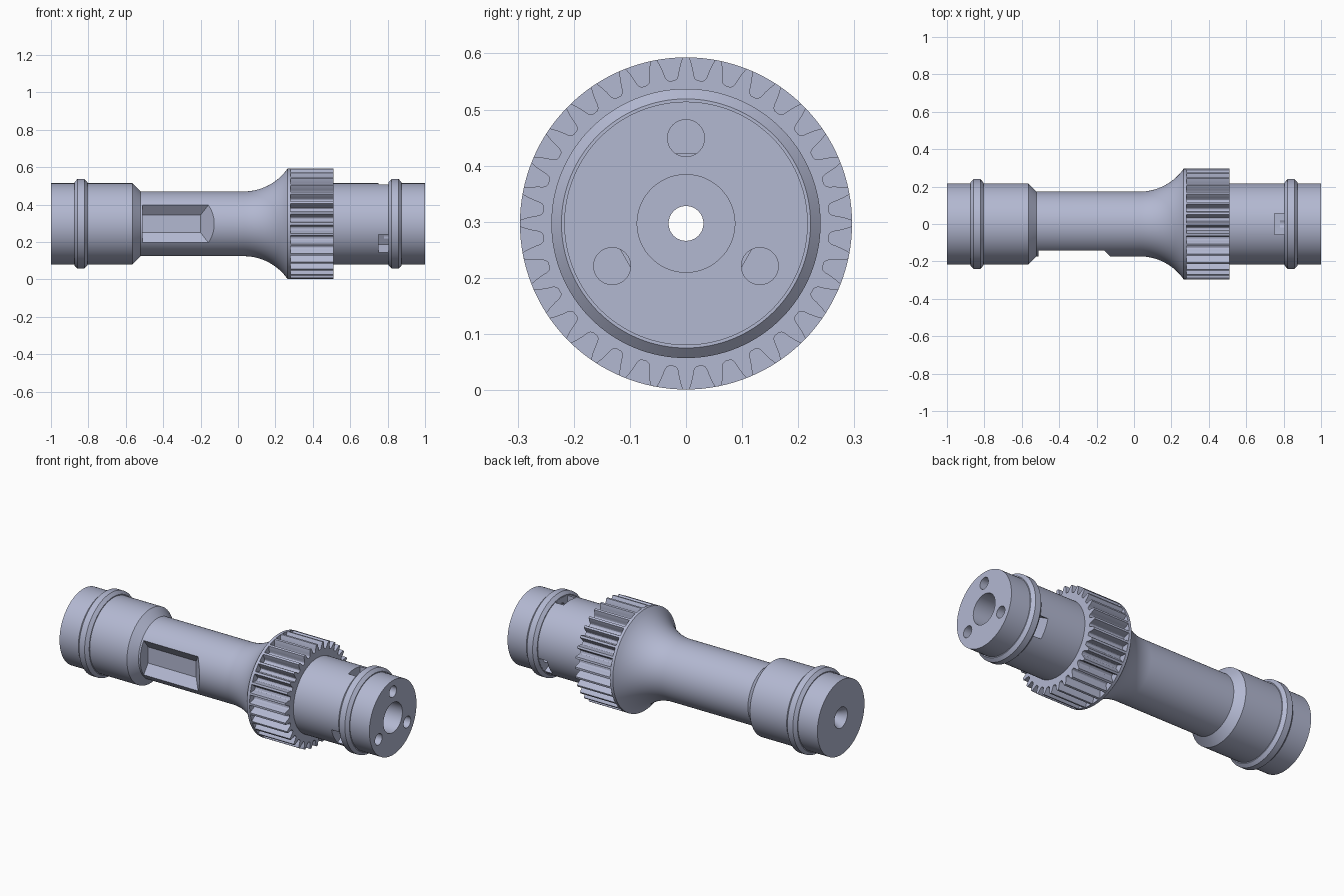
import bpy, bmesh, math
from mathutils import Vector, Matrix

if "Cube" in bpy.data.objects:
    bpy.data.objects.remove(bpy.data.objects["Cube"])

CZ = 0.297          # height of the shaft axis
SEG = 128

steel = bpy.data.materials.new("blue grey steel")
steel.diffuse_color = (0.45, 0.48, 0.64, 1)
steel.use_nodes = True
steel.node_tree.nodes["Principled BSDF"].inputs["Base Color"].default_value = steel.diffuse_color


def polar(x, r, a):
    return Vector((x, r * math.cos(a), CZ + r * math.sin(a)))


def finish(bm, name):
    bmesh.ops.recalc_face_normals(bm, faces=bm.faces)
    me = bpy.data.meshes.new(name)
    bm.to_mesh(me)
    bm.free()
    me.materials.append(steel)
    ob = bpy.data.objects.new(name, me)
    bpy.context.collection.objects.link(ob)
    return ob


def grid_loop(name, rings):
    """Join closed rings of points into a closed tube of quads."""
    bm = bmesh.new()
    vs = [[bm.verts.new(p) for p in ring] for ring in rings]
    n = len(vs[0])
    for i, a in enumerate(vs):
        b = vs[(i + 1) % len(vs)]
        for j in range(n):
            k = (j + 1) % n
            bm.faces.new((a[j], a[k], b[k], b[j]))
    return finish(bm, name)


def hull(name, pts):
    bm = bmesh.new()
    for p in pts:
        bm.verts.new(p)
    bmesh.ops.convex_hull(bm, input=bm.verts)
    bmesh.ops.dissolve_limit(bm, angle_limit=0.01, verts=bm.verts, edges=bm.edges)
    return finish(bm, name)


def cut(ob, cutter):
    mod = ob.modifiers.new("cut", 'BOOLEAN')
    mod.operation = 'DIFFERENCE'
    mod.solver = 'EXACT'
    mod.object = cutter
    bpy.context.view_layer.objects.active = ob
    bpy.ops.object.modifier_apply(modifier=mod.name)
    bpy.data.objects.remove(cutter)


def ring_bead(x):
    """Chamfered raised band around an end section."""
    return [(x - 0.035, 0.217), (x - 0.035, 0.222), (x - 0.018, 0.24),
            (x + 0.018, 0.24), (x + 0.035, 0.222), (x + 0.035, 0.217)]


# Turned body: outer profile, then back along the bore
R, sweep = 0.287, math.radians(55)
flare = [(0.03 + R * math.sin(sweep * i / 14), 0.173 + R * (1 - math.cos(sweep * i / 14)))
         for i in range(14)]
profile = ([(-1, 0.06), (-1, 0.217)] + ring_bead(-0.84) +
           [(-0.565, 0.217), (-0.521, 0.173)] + flare +
           [(0.265, 0.296), (0.282, 0.296), (0.282, 0.217)] + ring_bead(0.84) +
           [(1, 0.217), (1, 0.087), (0.7, 0.087), (0.7, 0.031), (-0.95, 0.031)])
body = grid_loop("shaft_body", [[polar(x, r, 2 * math.pi * j / SEG) for j in range(SEG)]
                                for x, r in profile])

# Sloped pocket on the front of the shaft
pocket = []
for s in (-1, 1):
    for x, y, z in ((-0.51, -0.10, 0.047), (-0.2, -0.10, 0.047),
                    (-0.51, -0.2, 0.176), (-0.1, -0.2, 0.176)):
        pocket.append((x, y, CZ + s * z))
cut(body, hull("pocket_cutter", pocket))

# Three end holes, each with a side slot above it
for deg in (90, 210, 330):
    a = math.radians(deg)
    c = polar(0, 0.152, a)
    hole = [(x, c.y + 0.033 * math.cos(t), c.z + 0.033 * math.sin(t))
            for x in (0.78, 1.05) for t in (2 * math.pi * k / 32 for k in range(32))]
    cut(body, hull("hole_cutter", hole))
    out = Vector((0, math.cos(a), math.sin(a)))
    side = Vector((0, -math.sin(a), math.cos(a)))
    slot = [Vector((x, 0, CZ)) + out * r + side * w
            for x in (0.75, 0.804) for r in (0.125, 0.26) for w in (-0.055, 0.055)]
    cut(body, hull("slot_cutter", slot))

# Toothed gear band: half a tooth (angle, radius) mirrored around 32 teeth
TEETH = 32
half = [(0.02, 0.296), (0.034, 0.285), (0.047, 0.272), (0.054, 0.263),
        (0.064, 0.258), (0.08, 0.2555)]
outline = []
for t in range(TEETH):
    base = math.pi / 2 + 2 * math.pi * t / TEETH
    outline += [(base - a, r) for a, r in reversed(half)]
    outline += [(base + a, r) for a, r in half]
gear = grid_loop("gear_teeth", [
    [polar(0.279, r, a) for a, r in outline],
    [polar(0.51, r, a) for a, r in outline],
    [polar(0.51, 0.212, a) for a, r in outline],
    [polar(0.279, 0.212, a) for a, r in outline]])

# Smooth shading with crisp edges
for ob in (body, gear):
    bpy.ops.object.select_all(action='DESELECT')
    ob.select_set(True)
    bpy.context.view_layer.objects.active = ob
    bpy.ops.object.shade_smooth_by_angle(angle=math.radians(25))
